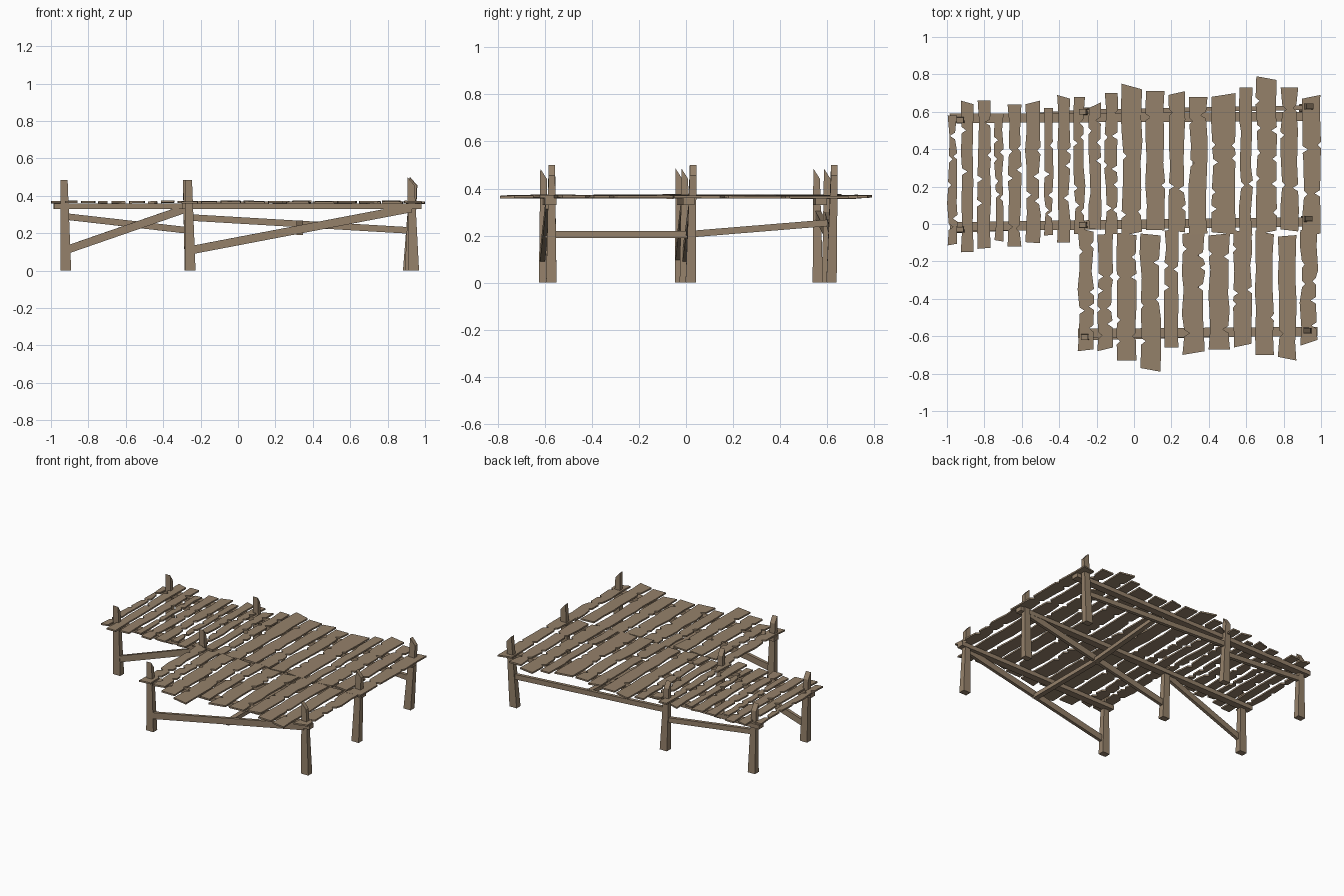
import bpy
import bmesh
import random
from mathutils import Vector

random.seed(7)
cube = bpy.data.objects.get("Cube")
if cube:
    bpy.data.objects.remove(cube, do_unlink=True)

# One weathered wood colour for everything
wood = bpy.data.materials.new("weathered_wood")
wood.use_nodes = True
colour = (0.30, 0.22, 0.145, 1)
wood.diffuse_color = colour
wood.node_tree.nodes["Principled BSDF"].inputs["Base Color"].default_value = colour


def finish(name, bm):
    bmesh.ops.recalc_face_normals(bm, faces=bm.faces)
    mesh = bpy.data.meshes.new(name)
    bm.to_mesh(mesh)
    bm.free()
    mesh.materials.append(wood)
    obj = bpy.data.objects.new(name, mesh)
    bpy.context.scene.collection.objects.link(obj)
    return obj


def loft(name, ring_a, ring_b):
    """Solid between two matching rings of points."""
    bm = bmesh.new()
    a = [bm.verts.new(p) for p in ring_a]
    b = [bm.verts.new(p) for p in ring_b]
    bm.faces.new(a)
    bm.faces.new(b)
    for i in range(len(a)):
        j = (i + 1) % len(a)
        bm.faces.new((a[i], a[j], b[j], b[i]))
    return finish(name, bm)


CORNERS = ((-1, -1), (1, -1), (1, 1), (-1, 1))


def bar(name, start, end, thick, tall):
    """Rectangular timber running between two points."""
    start, end = Vector(start), Vector(end)
    side = (end - start).cross(Vector((0, 0, 1))).normalized() * thick / 2
    up = Vector((0, 0, tall / 2))
    rings = [[p + side * s + up * t for s, t in CORNERS] for p in (start, end)]
    return loft(name, *rings)


def post(name, foot, head, slant_x):
    """Tapered post with a chopped, sloping top."""
    base = [(foot[0] + s * 0.028, foot[1] + t * 0.022, 0) for s, t in CORNERS]
    top = []
    for s, t in CORNERS:
        drop = 0.022 * (1 + (s if slant_x else t))
        top.append((head[0] + s * 0.019, head[1] + t * 0.014, head[2] - drop))
    return loft(name, base, top)


def ragged_side(x, inward, y0, y1):
    """Wavy plank edge with an occasional split notch, from y0 to y1."""
    points = []
    steps = 6
    for i in range(1, steps):
        y = y0 + (y1 - y0) * (i + random.uniform(-0.25, 0.25)) / steps
        edge = x + inward * random.uniform(0, 0.014)
        if random.random() < 0.4:
            half = 0.018 * (1 if y1 > y0 else -1)
            points += [(edge, y - half),
                       (edge + inward * random.uniform(0.015, 0.03), y),
                       (edge, y + half)]
        else:
            points.append((edge, y))
    return points


def plank(name, x0, x1, near, far_left, far_right):
    skew = random.uniform(-0.012, 0.012)
    outline = [(x0 + 0.004, near + skew)]
    outline += ragged_side(x0, 1, near, far_left)
    outline += [(x0 + 0.004, far_left), (x1 - 0.004, far_right)]
    outline += ragged_side(x1, -1, far_right, near)
    outline += [(x1 - 0.004, near - skew)]
    level = random.uniform(0.358, 0.363)
    tilt = random.uniform(-0.007, 0.007)
    roll = random.uniform(-0.03, 0.03)
    mid_x, mid_y = (x0 + x1) / 2, (near + far_left) / 2
    bottom = [(x, y, level + tilt * (y - mid_y) + roll * (x - mid_x)) for x, y in outline]
    top = [(x, y, z + 0.011) for x, y, z in bottom]
    return loft(name, bottom, top)


def deck(label, rows, last_edge, near_ends, near_default):
    """Row of planks; each row entry is left edge, far end left, far end right."""
    for i, (x0, yl, yr) in enumerate(rows):
        x1 = (rows[i + 1][0] if i + 1 < len(rows) else last_edge + 0.013) - 0.013
        near = near_ends[i] if i < len(near_ends) else near_default + random.uniform(-0.025, 0.02)
        plank(f"{label}_plank_{i + 1}", x0, x1, near, yl, yr)


# Long deck at the back
back_rows = [
    (-1, .58, .58), (-.93, .66, .64), (-.84, .66, .66), (-.75, .59, .59),
    (-.68, .64, .64), (-.585, .64, .66), (-.485, .62, .62), (-.415, .69, .67),
    (-.325, .68, .68), (-.245, .62, .65), (-.16, .7, .7), (-.07, .75, .72),
    (.06, .71, .71), (.18, .69, .71), (.29, .68, .68), (.41, .68, .7),
    (.56, .73, .73), (.65, .79, .77), (.78, .73, .73), (.895, .67, .69)]
deck("back", back_rows, 1, [-.11, -.15, -.13, -.09, -.12, -.1, -.06, -.1], -.045)

# Shorter deck at the front
front_rows = [
    (-.305, -.68, -.67), (-.2, -.68, -.66), (-.095, -.73, -.73), (.03, -.77, -.79),
    (.16, -.66, -.66), (.255, -.7, -.68), (.395, -.67, -.67), (.53, -.66, -.64),
    (.645, -.7, -.7), (.765, -.71, -.73), (.885, -.65, -.62)]
deck("front", front_rows, .985, [], -.04)

# Posts: name, foot, head, direction of the sloping top
posts = [
    ("back_right", (-.92, .56), (-.93, .555, .485), False),
    ("back_middle", (-.257, .6), (-.275, .6, .485), False),
    ("back_left", (.91, .618), (.94, .63, .5), True),
    ("middle_right", (-.92, -.025), (-.93, -.03, .485), False),
    ("middle_centre", (-.257, -.005), (-.275, -.005, .485), False),
    ("middle_left", (.92, .02), (.935, .03, .5), True),
    ("front_right", (-.255, -.603), (-.265, -.605, .485), False),
    ("front_left", (.94, -.572), (.925, -.57, .5), True)]
for label, foot, head, slant_x in posts:
    post(label + "_post", foot, head, slant_x)

# Beams carrying the planks
for label, x0, y0, y1 in (("back", -.985, .565, .575),
                          ("middle", -.985, -.015, .012),
                          ("front", -.3, -.585, -.575)):
    bar(label + "_beam", (x0, y0, .345), (.98, y1, .345), .05, .03)

# Sloping braces between posts
bar("front_brace", (-.25, -.61, .11), (.93, -.585, .335), .022, .045)
bar("middle_long_brace", (-.25, -.005, .11), (.93, .025, .335), .022, .045)
bar("middle_short_brace", (-.92, -.035, .11), (-.27, -.01, .335), .022, .045)
bar("back_long_rail", (-.27, .6, .285), (.92, .622, .215), .024, .035)
bar("back_short_rail", (-.925, .56, .29), (-.265, .598, .215), .024, .035)

# Cross ties joining the braces underneath
bar("front_cross_tie", (.33, -.6, .205), (.33, .01, .205), .035, .028)
bar("back_cross_tie", (.33, 0, .205), (.33, .61, .255), .035, .028)
